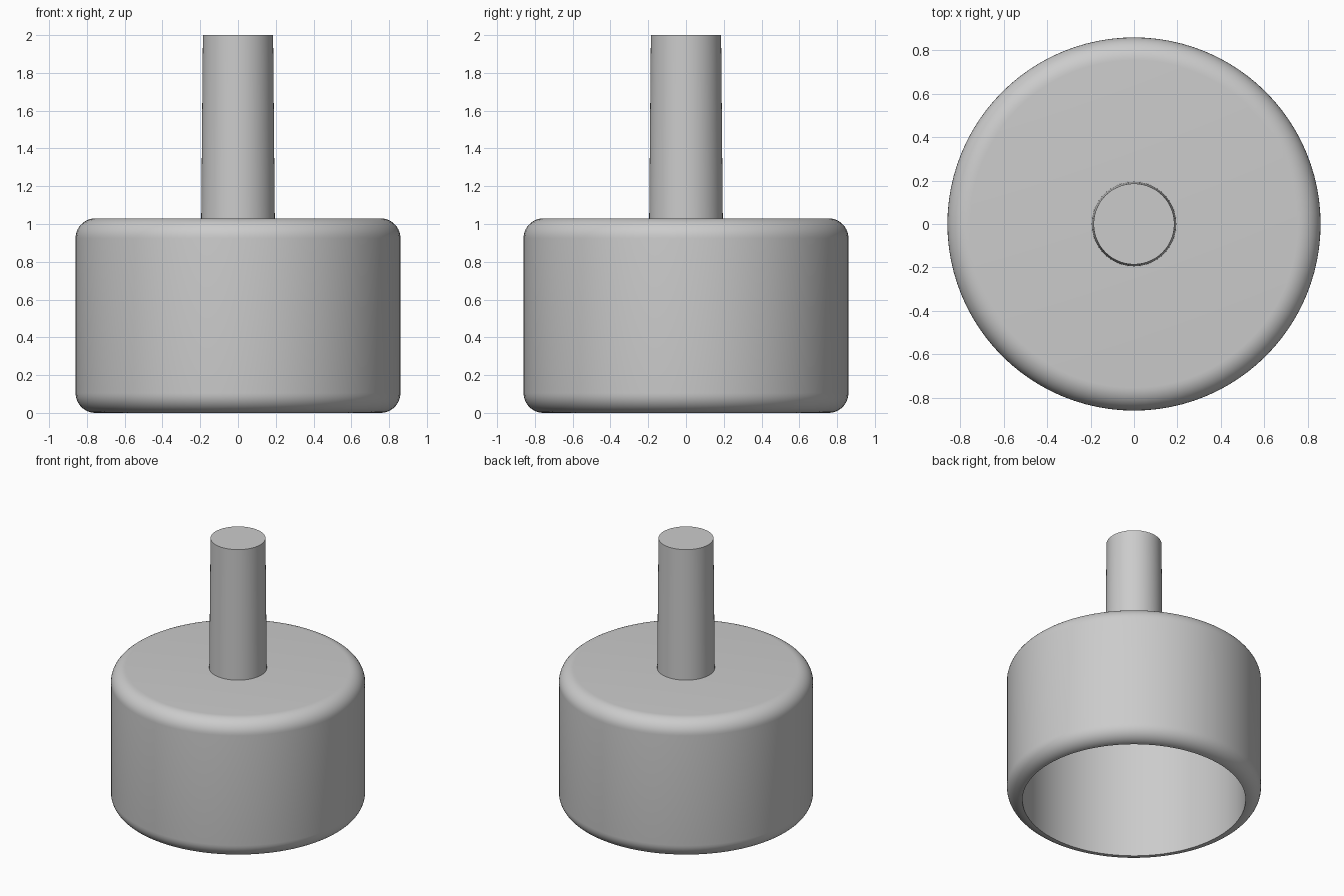
import bpy, bmesh
from math import sin, cos, pi, radians

if "Cube" in bpy.data.objects:
    bpy.data.objects.remove(bpy.data.objects["Cube"])

SEGMENTS = 96
BODY_R, BODY_TOP, ROUND = 0.86, 1.03, 0.105
HOLE_R, HOLE_TOP = 0.755, 0.93
STEM_R, STEM_TIP_R, STEM_TOP = 0.195, 0.186, 2.0

grey = bpy.data.materials.new("light grey")
grey.use_nodes = True
colour = (0.6, 0.6, 0.6, 1)
grey.diffuse_color = colour
grey.node_tree.nodes["Principled BSDF"].inputs["Base Color"].default_value = colour


def arc(r, z, start, end, steps=10):
    """Points of a rounded corner centred on (r, z)."""
    angles = [start + (end - start) * i / steps for i in range(steps + 1)]
    return [(r + ROUND * cos(a), z + ROUND * sin(a)) for a in angles]


def lathe(name, profile):
    """Turn a radius/height profile around the z axis."""
    bm = bmesh.new()
    verts = [bm.verts.new((r, 0, z)) for r, z in profile]
    edges = [bm.edges.new(pair) for pair in zip(verts, verts[1:])]
    bmesh.ops.spin(bm, geom=verts + edges, cent=(0, 0, 0), axis=(0, 0, 1),
                   angle=2 * pi, steps=SEGMENTS, use_duplicate=False)
    bmesh.ops.remove_doubles(bm, verts=bm.verts, dist=0.0001)
    bmesh.ops.recalc_face_normals(bm, faces=bm.faces)
    mesh = bpy.data.meshes.new(name)
    bm.to_mesh(mesh)
    bm.free()
    mesh.materials.append(grey)
    obj = bpy.data.objects.new(name, mesh)
    bpy.context.collection.objects.link(obj)
    bpy.ops.object.select_all(action='DESELECT')
    obj.select_set(True)
    bpy.context.view_layer.objects.active = obj
    bpy.ops.object.shade_smooth_by_angle(angle=radians(30))
    return obj


# Hollow cup with rounded outer edges, open at the bottom
corner = BODY_R - ROUND
lathe("cup_body",
      [(0, HOLE_TOP), (HOLE_R, HOLE_TOP)]
      + arc(corner, ROUND, -pi / 2, 0)
      + arc(corner, BODY_TOP - ROUND, 0, pi / 2)
      + [(0, BODY_TOP)])

# Slightly tapered stem standing on the cup
lathe("stem", [(0, BODY_TOP - 0.02), (STEM_R, BODY_TOP - 0.02),
               (STEM_TIP_R, STEM_TOP), (0, STEM_TOP)])
